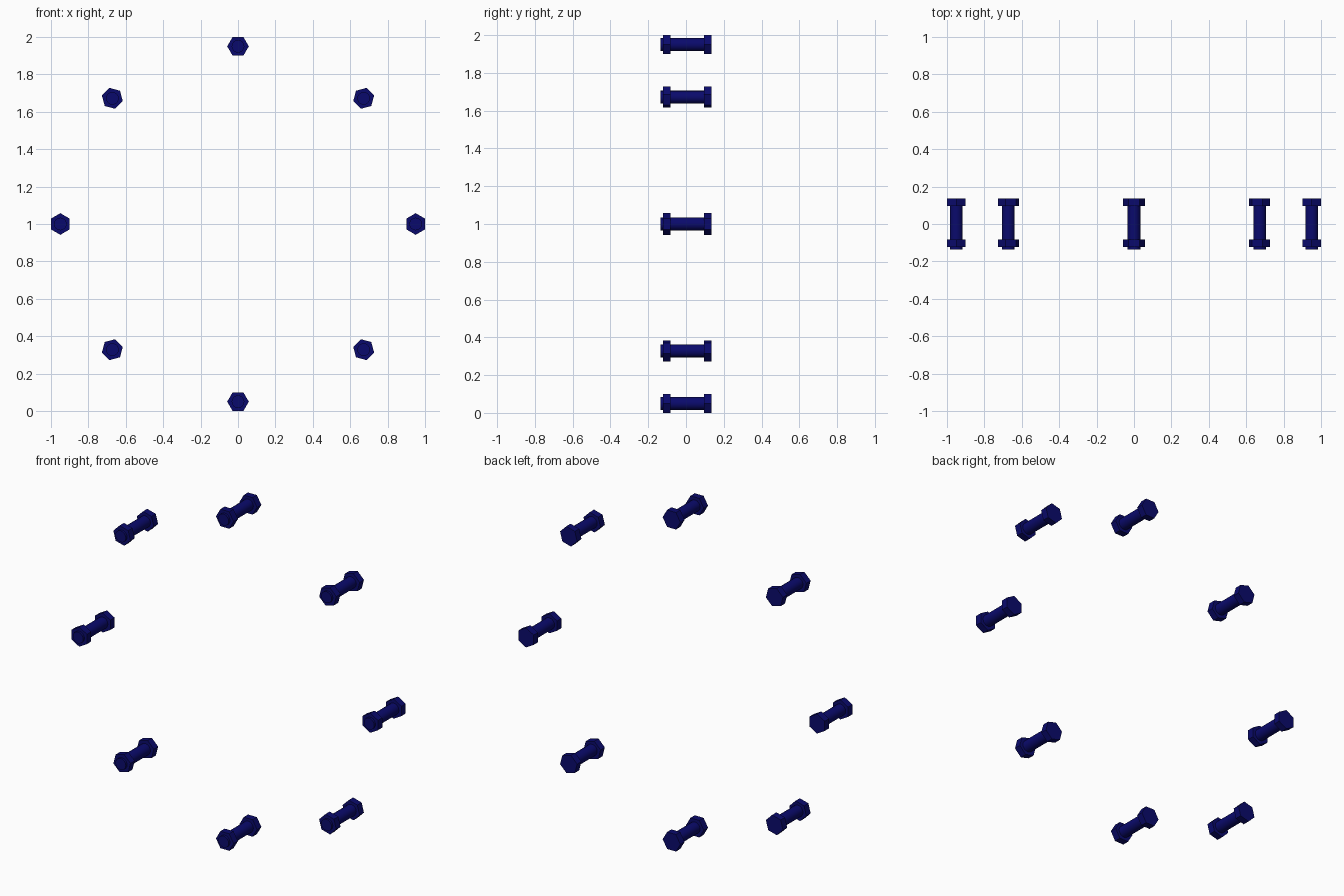
import bpy, math
from mathutils import Matrix

cube = bpy.data.objects.get("Cube")
if cube:
    bpy.data.objects.remove(cube)

navy = bpy.data.materials.new("navy_blue")
navy.use_nodes = True
colour = (0.003, 0.003, 0.15, 1)
navy.diffuse_color = colour
navy.node_tree.nodes["Principled BSDF"].inputs["Base Color"].default_value = colour

RING, COUNT = 0.95, 8
HEX = 0.05 / math.cos(math.pi / 6)


def rod(name, sides, radius, y0, y1, angle, spin):
    """Prism along y, placed on the ring at the given angle."""
    bpy.ops.mesh.primitive_cylinder_add(vertices=sides, radius=radius, depth=y1 - y0)
    ob = bpy.context.object
    ob.name = name
    ob.data.transform(Matrix.Rotation(spin, 4, 'Z'))
    ob.data.transform(Matrix.Rotation(math.pi / 2, 4, 'X'))
    ob.data.transform(Matrix.Rotation(-angle, 4, 'Y'))
    ob.location = (RING * math.cos(angle), (y0 + y1) / 2, 1 + RING * math.sin(angle))
    ob.data.materials.append(navy)
    return ob


# Ring of bolts, each with a flat of its hexagon facing outward
for i in range(COUNT):
    a = 2 * math.pi * i / COUNT
    rod(f"bolt_head_{i + 1}", 6, HEX, 0.095, 0.135, a, 0)
    rod(f"nut_{i + 1}", 6, HEX, -0.123, -0.083, a, 0)
    rod(f"bolt_shaft_{i + 1}", 16, 0.034, -0.135, 0.1, a, 0)
    bpy.ops.object.shade_smooth_by_angle(angle=math.radians(35))
